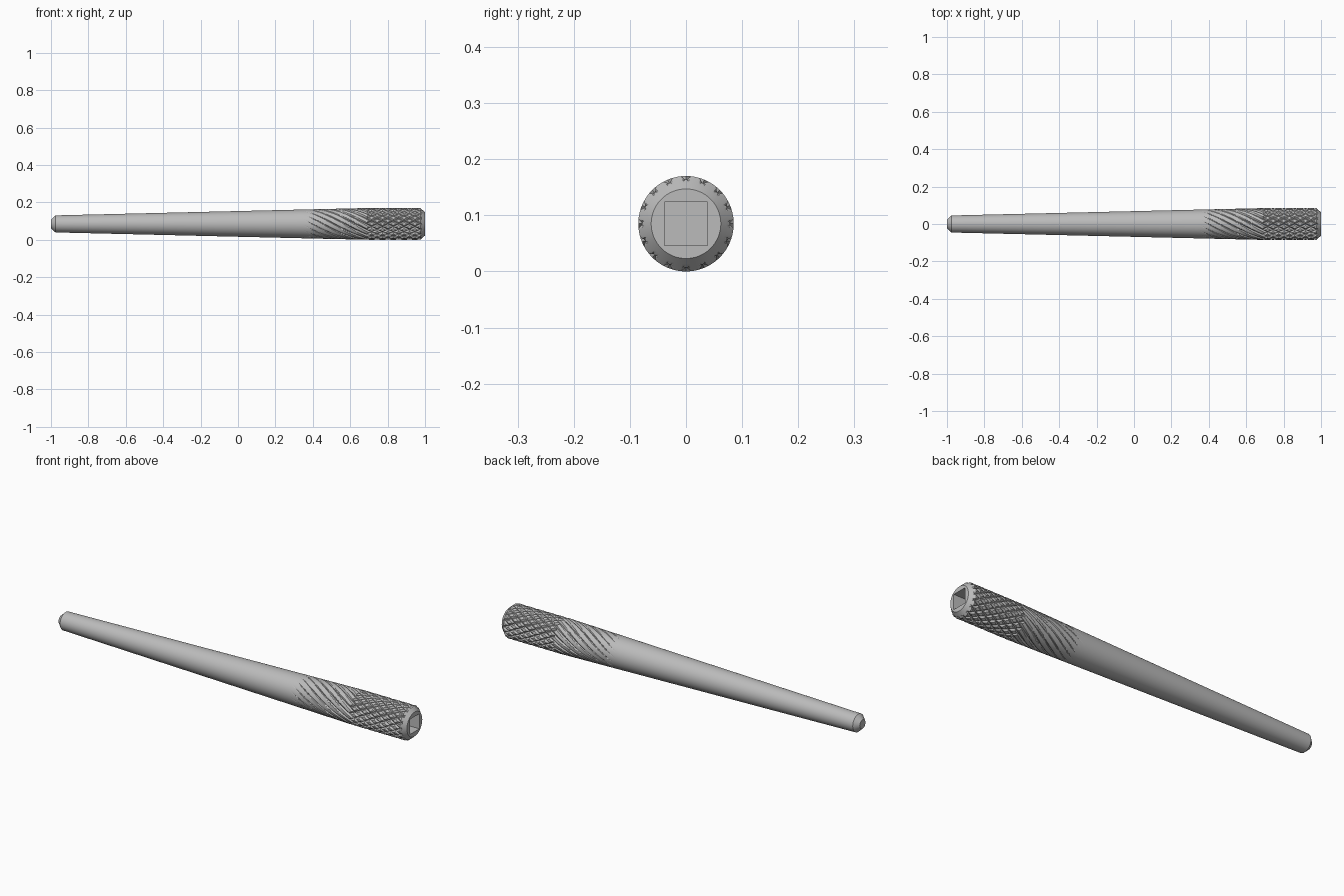
import bpy, bmesh
from math import pi, cos, sin, radians

if "Cube" in bpy.data.objects:
    bpy.data.objects.remove(bpy.data.objects["Cube"], do_unlink=True)

GROOVES = 16            # helical grooves around the handle
SUB = 16                # mesh steps per groove
SIDES = GROOVES * SUB
R_GRIP, R_TIP, R_GROOVE = 0.085, 0.0455, 0.0768
CHAMFER = 7             # mesh rows in the end chamfer
HELIX = 6.8             # radians of twist per unit length
DX = 2 * pi / SIDES / HELIX
GRIP_START, GROOVE_START = 0.69, 0.31
SOCKET, SOCKET_DEPTH = 0.0385, 0.12

steel = bpy.data.materials.new("steel_grey")
steel.use_nodes = True
colour = (0.5, 0.5, 0.5, 1)
steel.diffuse_color = colour
steel.node_tree.nodes["Principled BSDF"].inputs["Base Color"].default_value = colour

bm = bmesh.new()


def ring(x, radius):
    """Ring around the x axis; radius is a function of the side index."""
    verts = []
    for i in range(SIDES):
        a = 2 * pi * i / SIDES
        r = radius(i)
        verts.append(bm.verts.new((x, r * cos(a), R_GRIP + r * sin(a))))
    return verts


def bridge(a, b):
    for i in range(SIDES):
        k = (i + 1) % SIDES
        bm.faces.new((a[i], a[k], b[k], b[i]))


def square(i):
    a = 2 * pi * i / SIDES
    return SOCKET / max(abs(cos(a)), abs(sin(a)))


def body_radius(x):
    if x >= GRIP_START:
        return R_GRIP
    t = (x + 0.976) / (GRIP_START + 0.976)
    return R_TIP + (R_GRIP - R_TIP) * t


def groove(n):
    """Height of a V groove at a step counted across the helix."""
    d = abs((n + SUB // 2) % SUB - SUB // 2)
    return R_GROOVE + (R_GRIP - R_GROOVE) * d / (SUB / 4)


def knurl_radius(j, x):
    base = body_radius(x)
    if j < CHAMFER:
        base = R_GRIP - 0.023 * (1 - j / CHAMFER)

    def radius(i):
        r = min(base, groove(i + j - CHAMFER))
        if x > GRIP_START:
            r = min(r, groove(i - j + CHAMFER))
        return r
    return radius


# Square socket in the end of the grip
floor = ring(1 - SOCKET_DEPTH, square)
bm.faces.new(floor)
mouth = ring(1, square)
bridge(floor, mouth)

# Knurled grip, split along both helix directions
rows = int((1 - GROOVE_START) / DX)
last = ring(1, knurl_radius(0, 1))
bridge(mouth, last)
for j in range(rows):
    x = 1 - (j + 1) * DX
    new = ring(x, knurl_radius(j + 1, x))
    for i in range(SIDES):
        k = (i + 1) % SIDES
        if (i + j) % 2:
            tris = ((last[i], last[k], new[k]), (last[i], new[k], new[i]))
        else:
            tris = ((last[i], last[k], new[i]), (last[k], new[k], new[i]))
        for t in tris:
            bm.faces.new(t)
    last = new

# Plain tapered shaft and chamfered tip
for x, r in ((-0.976, R_TIP), (-1, 0.023)):
    new = ring(x, lambda i: r)
    bridge(last, new)
    last = new
bm.faces.new(last)

bmesh.ops.recalc_face_normals(bm, faces=bm.faces)
mesh = bpy.data.meshes.new("knurled_tapered_handle")
bm.to_mesh(mesh)
bm.free()
mesh.materials.append(steel)
handle = bpy.data.objects.new("knurled_tapered_handle", mesh)
bpy.context.collection.objects.link(handle)

bpy.ops.object.select_all(action="DESELECT")
handle.select_set(True)
bpy.context.view_layer.objects.active = handle
bpy.ops.object.shade_smooth_by_angle(angle=radians(25))
